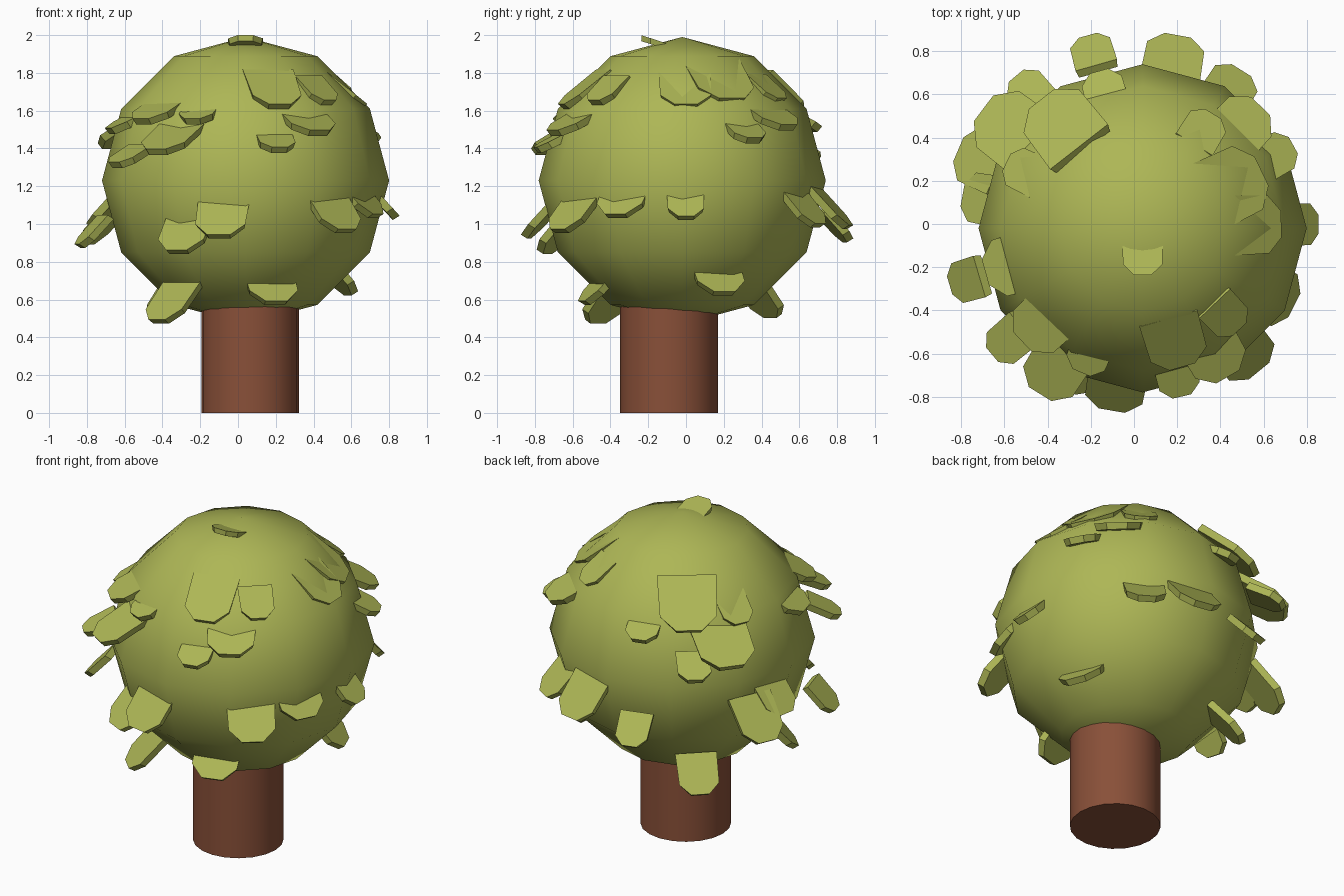
import bpy, bmesh, math
from mathutils import Matrix, Vector

if "Cube" in bpy.data.objects:
    bpy.data.objects.remove(bpy.data.objects["Cube"])


def material(name, rgb):
    m = bpy.data.materials.new(name)
    m.diffuse_color = (*rgb, 1)
    m.use_nodes = True
    m.node_tree.nodes["Principled BSDF"].inputs["Base Color"].default_value = m.diffuse_color
    return m


GREEN = material("olive_green", (0.42, 0.47, 0.092))
BROWN = material("bark_brown", (0.25, 0.08, 0.04))
CENTRE = Vector((0.04, -0.02, 1.23))


def finish(ob, name, mat, angle):
    ob.name = name
    ob.data.materials.append(mat)
    bpy.ops.object.select_all(action='DESELECT')
    ob.select_set(True)
    bpy.context.view_layer.objects.active = ob
    bpy.ops.object.shade_smooth_by_angle(angle=math.radians(angle))


# trunk, running up into the crown
bpy.ops.mesh.primitive_cylinder_add(vertices=20, radius=0.259, depth=0.75,
                                    location=(0.065, -0.09, 0.375))
finish(bpy.context.object, "trunk", BROWN, 40)

# round crown
bpy.ops.mesh.primitive_uv_sphere_add(segments=12, ring_count=6, radius=0.76,
                                     location=CENTRE)
finish(bpy.context.object, "crown", GREEN, 60)


def add_leaf(bm, tip, width, slope, thick):
    """Blunt-ended plate pointing outward from the crown, tilted down by slope."""
    tip = Vector(tip)
    az = math.atan2(tip.y - CENTRE.y, tip.x - CENTRE.x)
    s = math.radians(slope)
    u = Vector((math.cos(az) * math.cos(s), math.sin(az) * math.cos(s), -math.sin(s)))
    v = Vector((-math.sin(az), math.cos(az), 0))
    n = u.cross(v)
    half = [(0, 0.22), (-0.27, 0.48), (-1.05, 0.5)]
    outline = half + [(a, -b) for a, b in reversed(half)]
    rings = []
    for h, grow in ((-0.5, 0.92), (0.5, 1.0)):   # underside slightly smaller
        rings.append([bm.verts.new(tip + u * (a * width - (1 - grow) * 0.1)
                                   + v * b * width * grow + n * h * thick)
                      for a, b in outline])
    low, top = rings
    bm.faces.new(top)
    bm.faces.new(low[::-1])
    k = len(outline)
    for i in range(k):
        j = (i + 1) % k
        bm.faces.new((low[i], low[j], top[j], top[i]))


def slope_at(z):
    return 47 if z < 1.25 else 27 if z < 1.56 else 38


def leaf_group(name, tips, width, slope=None, thick=0.04):
    bm = bmesh.new()
    for t in tips:
        add_leaf(bm, t, width, slope_at(t[2]) if slope is None else slope, thick)
    bmesh.ops.recalc_face_normals(bm, faces=bm.faces)
    me = bpy.data.meshes.new(name)
    bm.to_mesh(me)
    bm.free()
    ob = bpy.data.objects.new(name, me)
    bpy.context.collection.objects.link(ob)
    finish(ob, name, GREEN, 30)


# leaf tips, grouped by leaf size
leaf_group("large_leaves", [
    (0.22, -0.65, 1.62), (0.43, -0.70, 1.48), (-0.51, -0.54, 1.54),
    (-0.43, -0.78, 1.38), (-0.32, -0.75, 0.85), (-0.10, -0.85, 0.93),
    (0.57, -0.67, 0.96), (0.73, -0.37, 1.04), (0.20, -0.54, 0.58),
    (-0.42, -0.48, 0.48), (0.60, 0.20, 0.63), (0.20, 0.86, 0.98),
    (0.67, 0.00, 1.62), (-0.68, -0.22, 1.49), (-0.80, 0.34, 0.90),
    (0.58, 0.54, 1.51)], 0.28)

leaf_group("broad_leaves", [
    (0.58, 0.24, 1.65), (-0.42, 0.57, 1.58), (-0.69, 0.53, 1.41)], 0.34)

leaf_group("medium_leaves", [
    (-0.42, 0.46, 0.51), (0.49, 0.70, 0.99), (-0.78, 0.13, 0.99)], 0.24)

leaf_group("small_leaves", [
    (0.48, -0.48, 1.64), (0.22, -0.79, 1.39), (-0.24, -0.68, 1.54),
    (-0.65, -0.60, 1.31), (0.84, 0.00, 1.03), (0.36, 0.50, 1.65),
    (0.73, 0.36, 1.44), (-0.21, 0.86, 0.91), (-0.84, -0.28, 0.88),
    (-0.54, 0.68, 1.34), (-0.58, 0.28, 1.56), (-0.16, 0.70, 1.50)], 0.20)

# little leaf standing off the top
leaf_group("top_leaf", [(0.04, -0.24, 1.985)], 0.19, slope=-18, thick=0.03)
